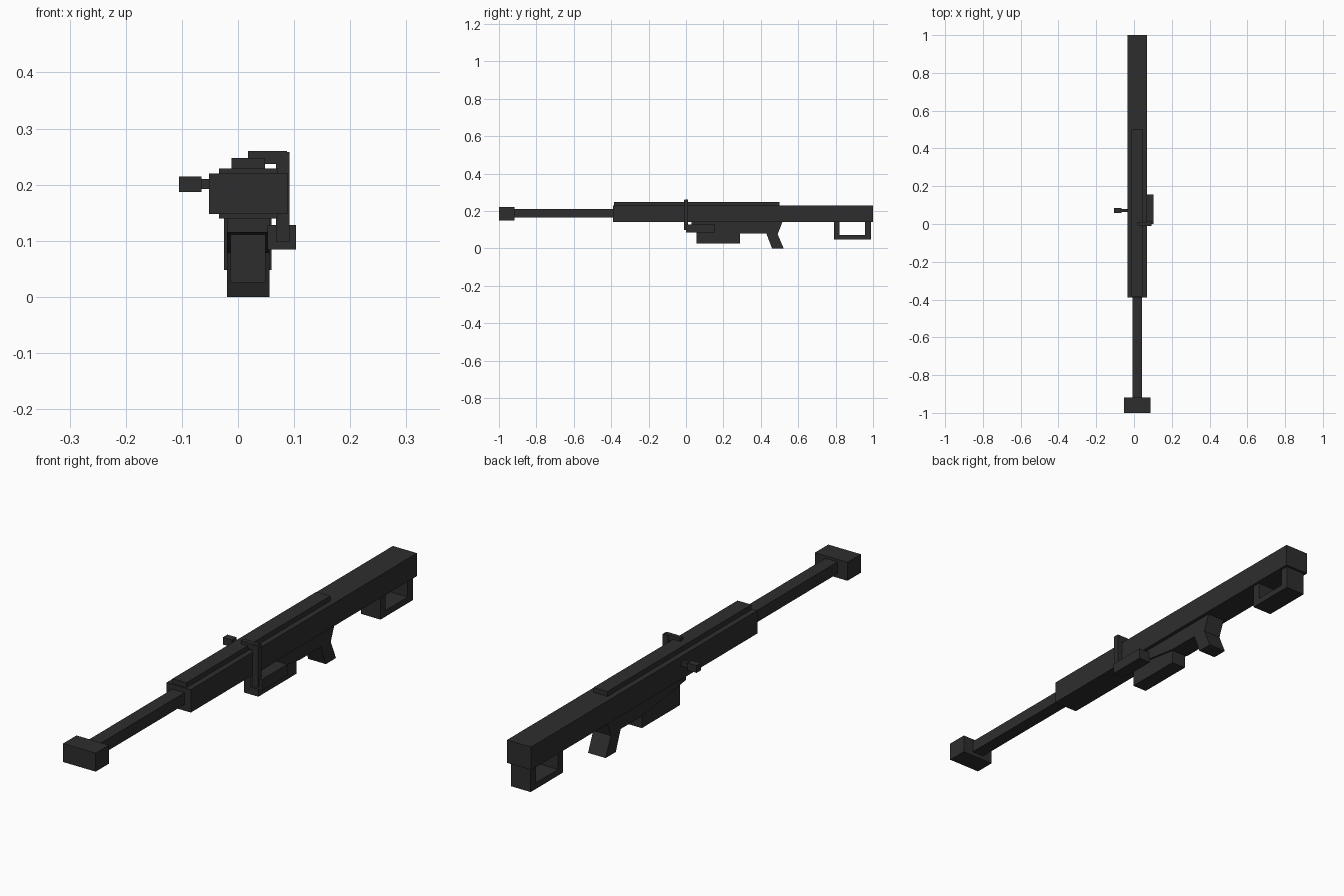
import bpy, bmesh

if "Cube" in bpy.data.objects:
    bpy.data.objects.remove(bpy.data.objects["Cube"])

gunmetal = bpy.data.materials.new("dark_grey")
gunmetal.diffuse_color = (0.027, 0.027, 0.027, 1)
gunmetal.use_nodes = True
gunmetal.node_tree.nodes["Principled BSDF"].inputs["Base Color"].default_value = gunmetal.diffuse_color


def extrude(name, profile, x0, x1):
    """Extrude a (y, z) side profile across the width x0..x1."""
    bm = bmesh.new()
    face = bm.faces.new([bm.verts.new((x0, y, z)) for y, z in profile])
    out = bmesh.ops.extrude_face_region(bm, geom=[face])["geom"]
    verts = [g for g in out if isinstance(g, bmesh.types.BMVert)]
    bmesh.ops.translate(bm, verts=verts, vec=(x1 - x0, 0, 0))
    bmesh.ops.recalc_face_normals(bm, faces=bm.faces)
    mesh = bpy.data.meshes.new(name)
    bm.to_mesh(mesh)
    bm.free()
    mesh.materials.append(gunmetal)
    bpy.context.collection.objects.link(bpy.data.objects.new(name, mesh))


def box(name, x, y, z):
    extrude(name, [(y[0], z[0]), (y[1], z[0]), (y[1], z[1]), (y[0], z[1])], *x)


# Main body, top rail, barrel and muzzle
box("receiver_body", (-0.034, 0.07), (-0.39, 1.0), (0.14, 0.229))
box("top_rail", (-0.012, 0.048), (-0.385, 0.5), (0.225, 0.248))
box("barrel", (-0.009, 0.043), (-0.93, -0.38), (0.164, 0.21))
box("muzzle_block", (-0.052, 0.088), (-1.0, -0.918), (0.148, 0.22))

# Lower housing with sloped underside, running into the raked grip
extrude("lower_housing_and_grip",
        [(0.03, 0.142), (0.03, 0.115), (0.30, 0.078), (0.43, 0.078),
         (0.46, 0.0), (0.522, 0.0), (0.49, 0.075), (0.516, 0.142)],
        -0.02, 0.056)
box("magazine", (-0.013, 0.049), (0.055, 0.29), (0.026, 0.115))

# Open U-shaped bracket under the stock
extrude("stock_bracket",
        [(0.79, 0.142), (0.79, 0.048), (0.99, 0.048), (0.99, 0.142),
         (0.957, 0.142), (0.957, 0.072), (0.822, 0.072), (0.822, 0.142)],
        -0.025, 0.06)

# Folded carry handle: top arm, side arm and hand hold
box("handle_top_arm", (0.018, 0.087), (-0.008, 0.010), (0.237, 0.26))
box("handle_side_arm", (0.068, 0.092), (-0.010, 0.012), (0.098, 0.258))
box("handle_grip", (0.053, 0.103), (0.0, 0.156), (0.085, 0.128))

# Side bolt lever
box("bolt_stem", (-0.066, -0.03), (0.063, 0.079), (0.192, 0.21))
box("bolt_knob", (-0.105, -0.065), (0.057, 0.085), (0.187, 0.215))
